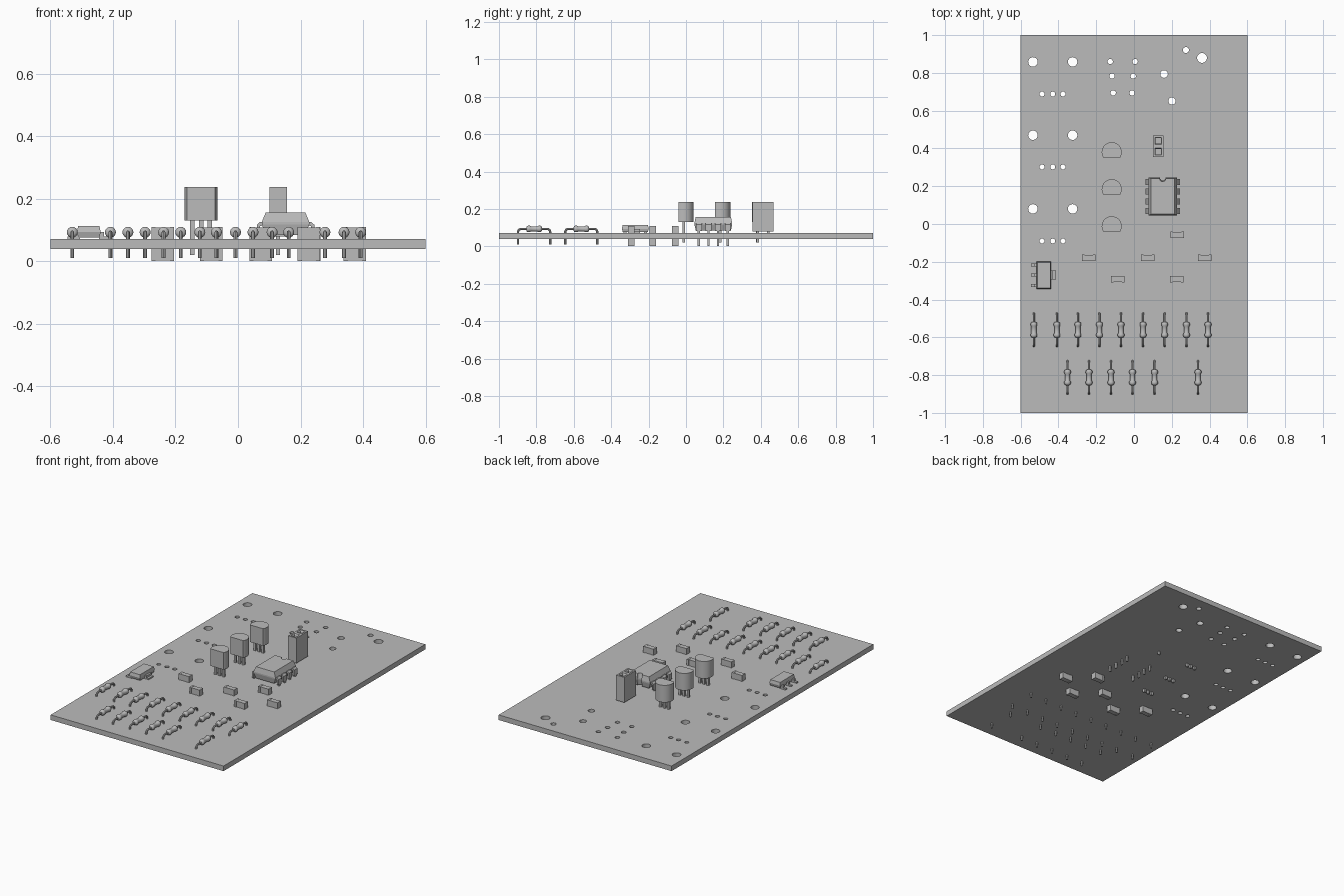
import bpy, bmesh, math
from mathutils import Vector, Matrix

if "Cube" in bpy.data.objects:
    bpy.data.objects.remove(bpy.data.objects["Cube"])

grey = bpy.data.materials.new("plain grey")
grey.use_nodes = True
grey.diffuse_color = (0.5, 0.5, 0.5, 1)
grey.node_tree.nodes["Principled BSDF"].inputs["Base Color"].default_value = (0.5, 0.5, 0.5, 1)

TOP, BOTTOM = 0.072, 0.04


def finish(name, bm, smooth=False):
    bmesh.ops.recalc_face_normals(bm, faces=bm.faces)
    if smooth:
        for f in bm.faces:
            f.smooth = True
        for e in bm.edges:
            e.smooth = len(e.link_faces) == 2 and e.calc_face_angle(0) < math.radians(40)
    me = bpy.data.meshes.new(name)
    bm.to_mesh(me)
    bm.free()
    me.materials.append(grey)
    ob = bpy.data.objects.new(name, me)
    bpy.context.scene.collection.objects.link(ob)
    return ob


def box(bm, x0, x1, y0, y1, z0, z1):
    m = Matrix.Translation(((x0 + x1) / 2, (y0 + y1) / 2, (z0 + z1) / 2))
    m = m @ Matrix.Diagonal((x1 - x0, y1 - y0, z1 - z0, 1))
    return bmesh.ops.create_cube(bm, size=1, matrix=m)["verts"]


def cylinder(bm, x, y, z0, z1, r, n=24):
    bmesh.ops.create_cone(bm, cap_ends=True, segments=n, radius1=r, radius2=r, depth=z1 - z0,
                          matrix=Matrix.Translation((x, y, (z0 + z1) / 2)))


def loft(bm, rings):
    """Bridge a list of equal point rings and cap both ends."""
    vs = [[bm.verts.new(p) for p in ring] for ring in rings]
    n = len(vs[0])
    for a, b in zip(vs, vs[1:]):
        for i in range(n):
            j = (i + 1) % n
            bm.faces.new((a[i], a[j], b[j], b[i]))
    bm.faces.new(vs[0])
    bm.faces.new(vs[-1])


def tube(bm, path, r, n=8):
    """Round wire along a path lying in a plane of constant x."""
    pts = [Vector(p) for p in path]
    side, rings = Vector((1, 0, 0)), []
    for i, p in enumerate(pts):
        t = (pts[min(i + 1, len(pts) - 1)] - pts[max(i - 1, 0)]).normalized()
        up = t.cross(side)
        angles = [math.tau * k / n for k in range(n)]
        rings.append([p + r * (math.cos(a) * side + math.sin(a) * up) for a in angles])
    loft(bm, rings)


# Circuit board with drilled holes
bm = bmesh.new()
box(bm, -0.6, 0.6, -1, 1, BOTTOM, TOP)
board = finish("board", bm)
holes = [(x, y, 0.025) for x in (-0.535, -0.325) for y in (0.858, 0.47, 0.08)]
holes += [(x, y, 0.013) for x in (-0.487, -0.43, -0.376) for y in (0.688, 0.302, -0.09)]
holes += [(-0.06 + s * w, y, 0.014) for s in (-1, 1)
          for w, y in ((0.066, 0.86), (0.056, 0.783), (0.05, 0.694))]
holes += [(0.159, 0.794, 0.02), (0.201, 0.651, 0.019), (0.275, 0.921, 0.016), (0.36, 0.879, 0.026)]
bm = bmesh.new()
for x, y, r in holes:
    cylinder(bm, x, y, 0, 0.12, r)
cutter = finish("hole_cutter", bm)
cutter.hide_render = True
mod = board.modifiers.new("holes", 'BOOLEAN')
mod.operation, mod.solver, mod.object = 'DIFFERENCE', 'EXACT', cutter
cutter.hide_set(True)

# Axial resistors: waisted body and a bent wire through the board
def resistor(name, x, y):
    bm = bmesh.new()
    profile = [(-0.042, 0.008), (-0.038, 0.015), (-0.032, 0.0175), (-0.023, 0.0175), (-0.017, 0.014)]
    profile += [(-p, r) for p, r in reversed(profile)]
    z, n = 0.093, 16
    loft(bm, [[(x + r * math.cos(math.tau * k / n), y + p, z + r * math.sin(math.tau * k / n))
               for k in range(n)] for p, r in profile])
    half, bend = 0.086, 0.016
    end = []
    for k in range(5):
        a = math.pi / 2 * k / 4
        end.append((half - bend + bend * math.sin(a), z - bend + bend * math.cos(a)))
    end.append((half, 0.01))
    path = [(x, y - p, q) for p, q in reversed(end)] + [(x, y + p, q) for p, q in end]
    tube(bm, path, 0.006)
    finish(name, bm, True)


for i, x in enumerate((-0.53, -0.408, -0.297, -0.183, -0.069, 0.048, 0.162, 0.278, 0.392)):
    resistor(f"back_resistor_{i + 1}", x, -0.56)
for i, x in enumerate((-0.352, -0.238, -0.122, -0.008, 0.109, 0.339)):
    resistor(f"front_resistor_{i + 1}", x, -0.812)

# Transistors: round body with a flat front, on three legs
for i in range(3):
    x, y, r = -0.118, -0.012 + 0.196 * i, 0.053
    a0 = math.asin(-0.028 / r)
    arc = [a0 + (math.pi - 2 * a0) * k / 24 for k in range(25)]
    bm = bmesh.new()
    loft(bm, [[(x + r * math.cos(a), y + r * math.sin(a), z) for a in arc] for z in (0.13, 0.237)])
    finish(f"transistor_{i + 1}", bm, True)
    bm = bmesh.new()
    for k in (-1, 0, 1):
        lx = x + 0.028 * k
        box(bm, lx - 0.007, lx + 0.007, y - 0.007, y + 0.007, 0.02, 0.132)
    finish(f"transistor_{i + 1}_legs", bm)

# Chip: body flared at mid height, with a notch in the back end
cx, cy = 0.152, 0.146
bm = bmesh.new()
rings = []
for hx, hy, z in ((0.063, 0.094, 0.085), (0.076, 0.101, 0.118), (0.076, 0.101, 0.126), (0.063, 0.094, 0.157)):
    ring = [(cx - hx, cy - hy, z), (cx + hx, cy - hy, z), (cx + hx, cy + hy, z)]
    for k in range(9):
        a = math.pi * k / 8
        ring.append((cx + 0.016 * math.cos(a), cy + hy - 0.016 * math.sin(a), z))
    rings.append(ring + [(cx - hx, cy + hy, z)])
loft(bm, rings)
finish("chip_body", bm)

# Chip legs: wide shoulder, bend and narrow pin through the board
bm = bmesh.new()
for s in (-1, 1):
    for k in range(4):
        y = cy + 0.0515 * (k - 1.5)
        inner, shoulder, outer = (cx + s * d for d in (0.07, 0.082, 0.092))
        profile = [(inner, 0.126), (shoulder, 0.126), (outer, 0.117), (outer, 0.082),
                   (outer - s * 0.01, 0.082), (outer - s * 0.01, 0.112), (inner, 0.116)]
        loft(bm, [[(px, y + w, pz) for px, pz in profile] for w in (-0.016, 0.016)])
        box(bm, min(outer, outer - s * 0.01), max(outer, outer - s * 0.01), y - 0.006, y + 0.006, 0.003, 0.083)
finish("chip_legs", bm)

# Two-way socket: tall block with two funnel openings
bm = bmesh.new()
sx0, sx1, sy0, sy1 = 0.1, 0.156, 0.355, 0.469
mid = (sy0 + sy1) / 2
for y0, y1 in ((sy0, mid), (mid, sy1)):
    verts = box(bm, sx0, sx1, y0, y1, 0.08, 0.238)
    top = [f for f in {f for v in verts for f in v.link_faces} if f.normal.z > 0.9]
    bmesh.ops.inset_region(bm, faces=top, thickness=0.014)
    bmesh.ops.inset_region(bm, faces=top, thickness=0.006, depth=-0.008)
    low = bmesh.ops.extrude_face_region(bm, geom=top)
    bmesh.ops.delete(bm, geom=top, context='FACES_ONLY')
    bmesh.ops.translate(bm, vec=(0, 0, -0.04), verts=[g for g in low["geom"] if isinstance(g, bmesh.types.BMVert)])
bmesh.ops.remove_doubles(bm, verts=bm.verts, dist=0.0001)
bmesh.ops.delete(bm, geom=[f for f in bm.faces if abs(f.calc_center_median().y - mid) < 0.001], context='FACES_ONLY')
finish("socket_body", bm)
bm = bmesh.new()
for y, z in ((0.383, 0.02), (0.44, 0.06)):
    box(bm, 0.122, 0.134, y - 0.006, y + 0.006, z, 0.085)
finish("socket_pins", bm)

# Small capacitors on both faces of the board, with end caps
spots = [(0.228, -0.057), (-0.24, -0.178), (0.072, -0.178), (0.374, -0.178), (-0.086, -0.292), (0.226, -0.292)]
for side, z0, z1 in (("upper", TOP - 0.002, 0.11), ("lower", 0.002, BOTTOM + 0.002)):
    for i, (x, y) in enumerate(spots):
        bm = bmesh.new()
        box(bm, x - 0.025, x + 0.025, y - 0.015, y + 0.015, z0 + 0.001, z1 - 0.001)
        for s in (-1, 1):
            ends = sorted((x + s * 0.023, x + s * 0.036))
            box(bm, *ends, y - 0.017, y + 0.017, z0, z1)
        finish(f"{side}_capacitor_{i + 1}", bm)

# Regulator: flat body, wide tab and three stepped legs
bm = bmesh.new()
loft(bm, [[(-0.477 + sx * hx, -0.271 + sy * hy, z) for sx, sy in ((-1, -1), (1, -1), (1, 1), (-1, 1))]
          for hx, hy, z in ((0.034, 0.067, 0.077), (0.038, 0.072, 0.094), (0.034, 0.068, 0.113))])
finish("regulator_body", bm)
bm = bmesh.new()
for y in (-0.326, -0.271, -0.216):
    box(bm, -0.526, -0.505, y - 0.008, y + 0.008, 0.072, 0.094)
    box(bm, -0.545, -0.526, y - 0.008, y + 0.008, 0.071, 0.08)
box(bm, -0.445, -0.428, -0.294, -0.246, 0.071, 0.094)
box(bm, -0.428, -0.414, -0.294, -0.246, 0.071, 0.08)
finish("regulator_legs", bm)
